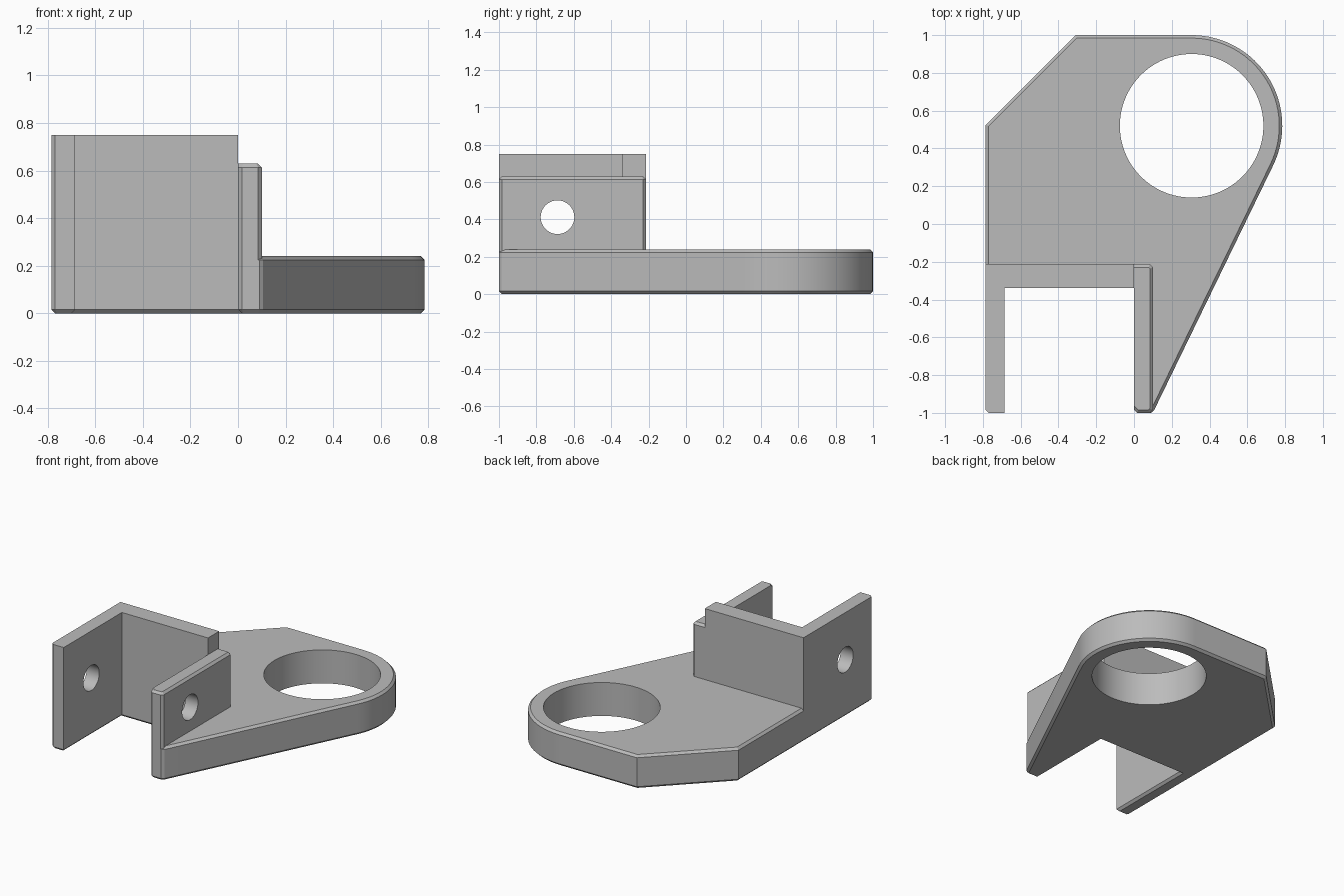
import bpy, bmesh, math

cube = bpy.data.objects.get("Cube")
if cube:
    bpy.data.objects.remove(cube, do_unlink=True)

GREY = (0.5, 0.5, 0.5, 1)
CH = 0.016                      # chamfer width
LEFT, RIGHT = -0.785, 0.10      # outer sides of the clevis
SLOT_L, SLOT_R = -0.685, 0.0    # slot sides
SLOT_Y, WALL_Y = -0.34, -0.213  # faces of the cross wall
EYE = (0.305, 0.52)
EYE_R, BORE_R = 0.48, 0.38
BASE_H, WALL_H, ARM_H = 0.24, 0.75, 0.63

mat = bpy.data.materials.new("cast grey")
mat.use_nodes = True
mat.diffuse_color = GREY
mat.node_tree.nodes["Principled BSDF"].inputs["Base Color"].default_value = GREY


def prism(name, outline, z0, z1, chamfer=None):
    """Extrude an outline; chamfer the edges chosen by a rule on their midpoint."""
    bm = bmesh.new()
    face = bm.faces.new([bm.verts.new((x, y, z0)) for x, y in outline])
    top = bmesh.ops.extrude_face_region(bm, geom=[face])["geom"]
    for v in top:
        if isinstance(v, bmesh.types.BMVert):
            v.co.z = z1
    bmesh.ops.recalc_face_normals(bm, faces=bm.faces)
    if chamfer:
        rim = [e for e in bm.edges
               if abs(e.verts[0].co.z - e.verts[1].co.z) < 1e-4
               and chamfer((e.verts[0].co + e.verts[1].co) / 2)]
        bmesh.ops.bevel(bm, geom=rim, offset=CH, segments=1, affect='EDGES')
    mesh = bpy.data.meshes.new(name)
    bm.to_mesh(mesh)
    bm.free()
    mesh.materials.append(mat)
    ob = bpy.data.objects.new(name, mesh)
    bpy.context.collection.objects.link(ob)
    return ob


def circle(cx, cy, r, n):
    return [(cx + r * math.cos(2 * math.pi * i / n),
             cy + r * math.sin(2 * math.pi * i / n)) for i in range(n)]


def combine(target, other, operation):
    bpy.context.view_layer.objects.active = target
    mod = target.modifiers.new(operation.lower(), 'BOOLEAN')
    mod.operation, mod.solver, mod.object = operation, 'EXACT', other
    bpy.ops.object.modifier_apply(modifier=mod.name)
    bpy.data.objects.remove(other, do_unlink=True)


# Base plate: slot at the front, sloped side running tangent into the round eye
dx, dy = RIGHT - EYE[0], -1 - EYE[1]
start = math.atan2(dy, dx) + math.acos(EYE_R / math.hypot(dx, dy))
steps = 32
arc = [(EYE[0] + EYE_R * math.cos(a), EYE[1] + EYE_R * math.sin(a))
       for a in (start + (math.pi / 2 - start) * i / steps for i in range(steps + 1))]
left_tip = [(LEFT, -1 + CH), (LEFT + CH, -1), (SLOT_L, -1)]
slot = [(SLOT_L, SLOT_Y), (SLOT_R, SLOT_Y)]
right_tip = [(SLOT_R, -1 + CH), (SLOT_R + CH, -1), (RIGHT - 0.01, -1), (RIGHT + 0.006, -0.987)]
body = prism("mounting_bracket", left_tip + slot + right_tip + arc
             + [(-0.31, 1), (LEFT, 0.525)], 0, BASE_H, lambda p: True)

# Tall L-shaped wall: left arm and cross wall
tall_wall = prism("tall_wall", left_tip + slot + [(SLOT_R, WALL_Y), (LEFT, WALL_Y)],
                  CH, WALL_H)
combine(body, tall_wall, 'UNION')

# Shorter right arm, chamfered along its outer top edges
right_arm = prism("right_arm", [(SLOT_R, -1 + CH), (SLOT_R + CH, -1), (RIGHT - CH, -1),
                                (RIGHT, -1 + CH), (RIGHT, WALL_Y - CH),
                                (RIGHT - CH, WALL_Y), (SLOT_R, WALL_Y)],
                  CH, ARM_H, lambda p: p.z > 0.5 and p.x > SLOT_R + 1e-3)
combine(body, right_arm, 'UNION')

# Large bore through the eye
bore = prism("bore_cutter", circle(*EYE, BORE_R, 96), -0.2, 0.5)
combine(body, bore, 'DIFFERENCE')

# Pin hole across both arms
pin = prism("pin_cutter", circle(0, 0, 0.09, 48), -1, 1)
pin.rotation_euler = (0, math.pi / 2, 0)
pin.location = (0, -0.687, 0.412)
bpy.context.view_layer.update()
combine(body, pin, 'DIFFERENCE')

# Smooth curved walls, keep corners crisp
bpy.ops.object.select_all(action='DESELECT')
body.select_set(True)
bpy.context.view_layer.objects.active = body
bpy.ops.object.shade_smooth_by_angle(angle=math.radians(20))
